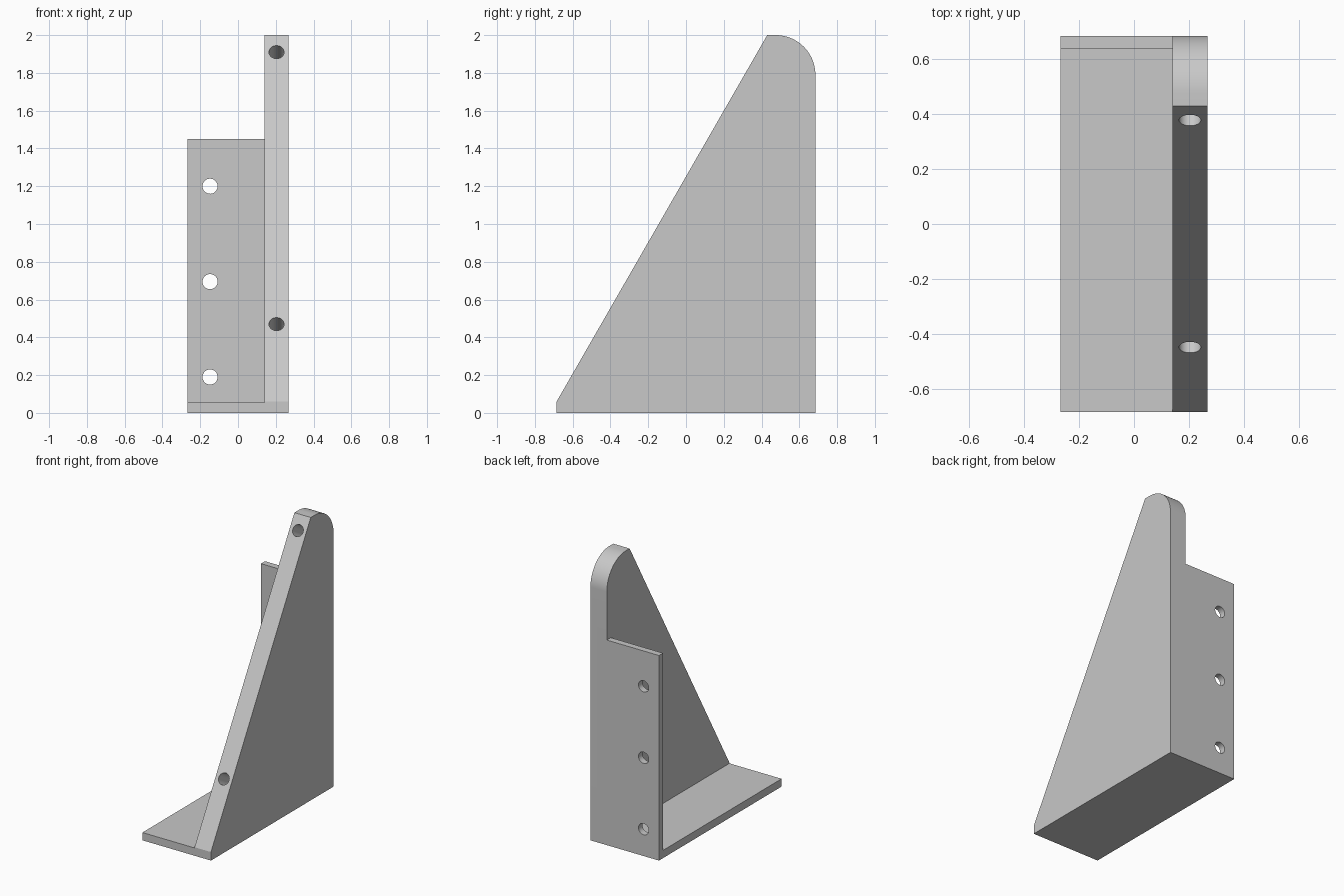
import bpy, bmesh, math
from mathutils import Vector

if "Cube" in bpy.data.objects:
    bpy.data.objects.remove(bpy.data.objects["Cube"], do_unlink=True)

HALF_W, HALF_D, TOP = 0.268, 0.685, 2.0
WEB_X = 0.14          # inner face of the web
PLATE = 0.055         # base thickness
BACK_Y = 0.64         # front face of the back flange
BACK_TOP = 1.45
HOLE_R = 0.04

grey = bpy.data.materials.new("plain grey")
grey.use_nodes = True
color = (0.58, 0.58, 0.58, 1)
grey.diffuse_color = color
grey.node_tree.nodes["Principled BSDF"].inputs["Base Color"].default_value = color


def finish(name, bm):
    bmesh.ops.recalc_face_normals(bm, faces=bm.faces)
    mesh = bpy.data.meshes.new(name)
    bm.to_mesh(mesh)
    bm.free()
    mesh.materials.append(grey)
    obj = bpy.data.objects.new(name, mesh)
    bpy.context.collection.objects.link(obj)
    return obj


def extrude_x(name, profile, x0, x1):
    """Extrude a closed (y, z) profile from x0 to x1."""
    bm = bmesh.new()
    face = bm.faces.new([bm.verts.new((x0, y, z)) for y, z in profile])
    moved = bmesh.ops.extrude_face_region(bm, geom=[face])["geom"]
    verts = [v for v in moved if isinstance(v, bmesh.types.BMVert)]
    bmesh.ops.translate(bm, verts=verts, vec=(x1 - x0, 0, 0))
    return finish(name, bm)


def drill(name, centre, axis, length):
    """Cylinder cutter centred on a point of the surface."""
    bm = bmesh.new()
    bmesh.ops.create_cone(bm, cap_ends=True, segments=32, radius1=HOLE_R,
                          radius2=HOLE_R, depth=2 * length)
    obj = finish(name, bm)
    obj.rotation_euler = Vector(axis).to_track_quat("Z", "Y").to_euler()
    obj.location = centre
    obj.hide_render = True
    return obj


def combine(target, tool, operation):
    bpy.context.view_layer.objects.active = target
    mod = target.modifiers.new(operation.lower(), "BOOLEAN")
    mod.operation, mod.solver, mod.object = operation, "EXACT", tool
    bpy.ops.object.modifier_apply(modifier=mod.name)
    bpy.data.objects.remove(tool, do_unlink=True)


# Upright web with sloped front and rounded rear top corner
foot, peak, radius = Vector((-HALF_D, 0.06)), Vector((0.43, TOP)), 0.21
profile = [(-HALF_D, 0), (HALF_D, 0)]
for i in range(25):
    a = math.radians(90 * i / 24)
    profile.append((HALF_D - radius + radius * math.cos(a),
                    TOP - radius + radius * math.sin(a)))
profile += [tuple(peak), tuple(foot)]
bracket = extrude_x("angle_bracket", profile, WEB_X, HALF_W)

# L-shaped base plate and back flange
ell = extrude_x("base_and_back_flange",
                [(-HALF_D, 0), (HALF_D, 0), (HALF_D, BACK_TOP),
                 (BACK_Y, BACK_TOP), (BACK_Y, PLATE), (-HALF_D, PLATE)],
                -HALF_W, (WEB_X + HALF_W) / 2)
combine(bracket, ell, "UNION")

# Through holes in the back flange
for z in (0.19, 0.695, 1.2):
    combine(bracket, drill("flange_hole", (-0.148, HALF_D, z), (0, 1, 0), 0.15), "DIFFERENCE")

# Blind holes square to the sloped edge
slope = peak - foot
for z in (0.47, 1.91):
    y = foot.x + slope.x * (z - foot.y) / slope.y
    combine(bracket, drill("slope_hole", ((WEB_X + HALF_W) / 2, y, z),
                           (0, -slope.y, slope.x), 0.25), "DIFFERENCE")

# Smooth the curved surfaces and keep the edges sharp
bpy.ops.object.select_all(action="DESELECT")
bracket.select_set(True)
bpy.context.view_layer.objects.active = bracket
bpy.ops.object.shade_smooth_by_angle(angle=math.radians(25))
